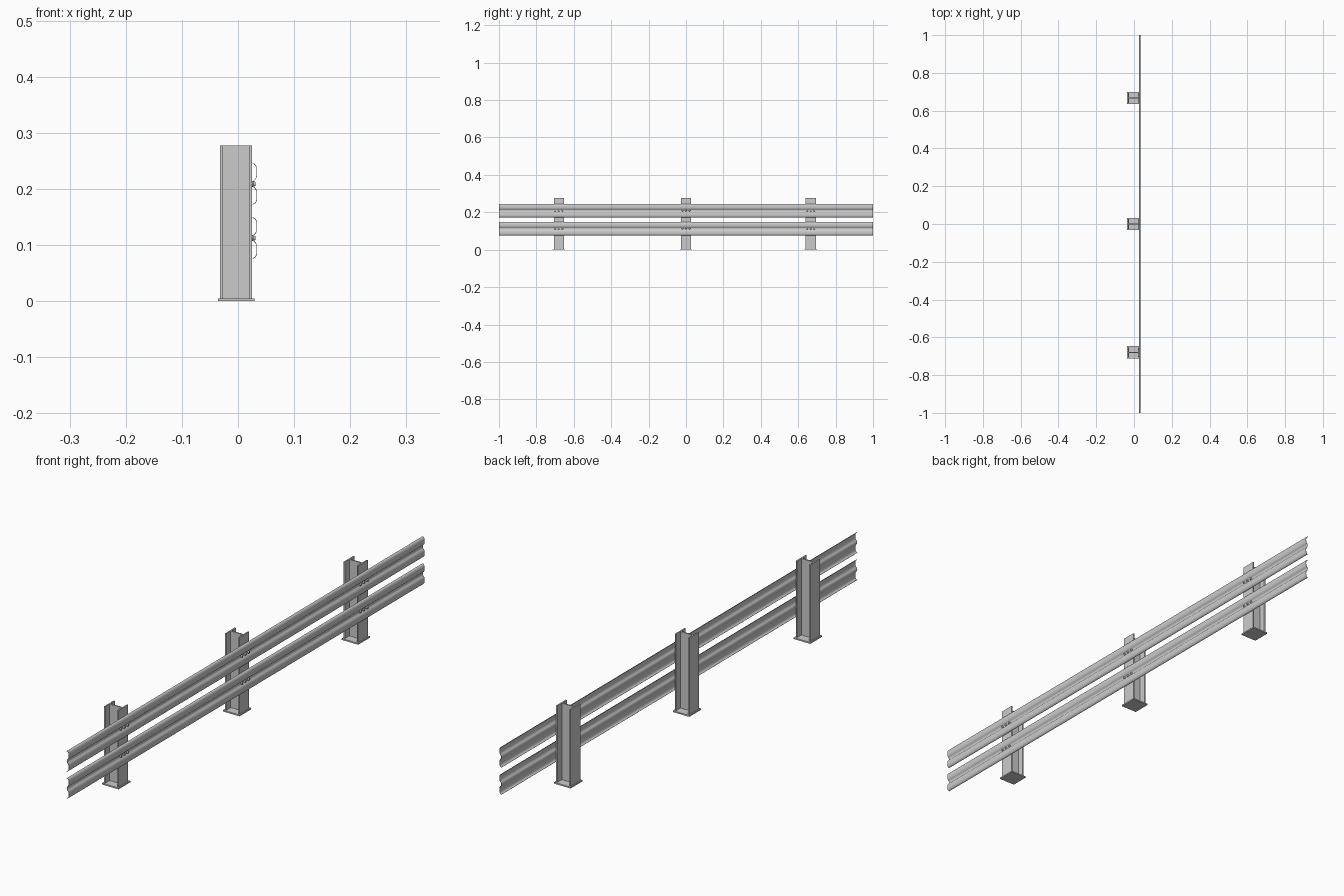
import bpy, bmesh, math
from mathutils import Matrix

if "Cube" in bpy.data.objects:
    bpy.data.objects.remove(bpy.data.objects["Cube"])

POST_Y = (-0.68, 0.0, 0.667)
RAIL_Z = (0.1125, 0.209)


def finish(bm, name, smooth=True):
    bmesh.ops.recalc_face_normals(bm, faces=bm.faces)
    me = bpy.data.meshes.new(name)
    bm.to_mesh(me)
    bm.free()
    ob = bpy.data.objects.new(name, me)
    bpy.context.collection.objects.link(ob)
    if smooth:
        bpy.ops.object.select_all(action='DESELECT')
        bpy.context.view_layer.objects.active = ob
        ob.select_set(True)
        bpy.ops.object.shade_smooth_by_angle(angle=math.radians(35))
    return ob


def extrude(name, points, vec):
    bm = bmesh.new()
    face = bm.faces.new([bm.verts.new(p) for p in points])
    res = bmesh.ops.extrude_face_region(bm, geom=[face], use_keep_orig=True)
    moved = [g for g in res['geom'] if isinstance(g, bmesh.types.BMVert)]
    bmesh.ops.translate(bm, verts=moved, vec=vec)
    return finish(bm, name)


# H-section posts and their base plates
X0, X1, HY, T, W = -0.032, 0.025, 0.027, 0.005, 0.0025
h_profile = [(X0, -HY), (X0 + T, -HY), (X0 + T, -W), (X1 - T, -W), (X1 - T, -HY), (X1, -HY),
             (X1, HY), (X1 - T, HY), (X1 - T, W), (X0 + T, W), (X0 + T, HY), (X0, HY)]
plate = [(-0.036, -0.033), (0.029, -0.033), (0.029, 0.033), (-0.036, 0.033)]
for y in POST_Y:
    extrude("post", [(px, y + py, 0.005) for px, py in h_profile], (0, 0, 0.272))
    extrude("base_plate", [(px, y + py, 0) for px, py in plate], (0, 0, 0.005))

# W-beam rails: thin corrugated sheet, upper half of the profile mirrored
half = [(0.0272, 0.0), (0.0274, 0.003), (0.0290, 0.0058), (0.0318, 0.0085), (0.0336, 0.0125),
        (0.0343, 0.018), (0.0343, 0.0245), (0.0336, 0.030), (0.0316, 0.0338), (0.0290, 0.036),
        (0.0262, 0.0366)]
outer = [(x, -z) for x, z in reversed(half[1:])] + half


def inset(points, t):
    result = []
    for i, (x, z) in enumerate(points):
        a, b = points[max(i - 1, 0)], points[min(i + 1, len(points) - 1)]
        dx, dz = b[0] - a[0], b[1] - a[1]
        n = math.hypot(dx, dz)
        result.append((x - t * dz / n, z + t * dx / n))
    return result


section = outer + list(reversed(inset(outer, 0.0011)))
for rz in RAIL_Z:
    extrude("rail", [(x, -1, rz + z) for x, z in section], (0, 2, 0))

# three bolts per rail at every post
for y in POST_Y:
    for rz in RAIL_Z:
        bm = bmesh.new()
        for off in (-0.019, 0, 0.019):
            m = Matrix.Translation((0.0283, y + off, rz)) @ Matrix.Rotation(math.pi / 2, 4, 'Y')
            bmesh.ops.create_cone(bm, cap_ends=True, segments=12, radius1=0.0055,
                                  radius2=0.0035, depth=0.0065, matrix=m)
        finish(bm, "bolts")
